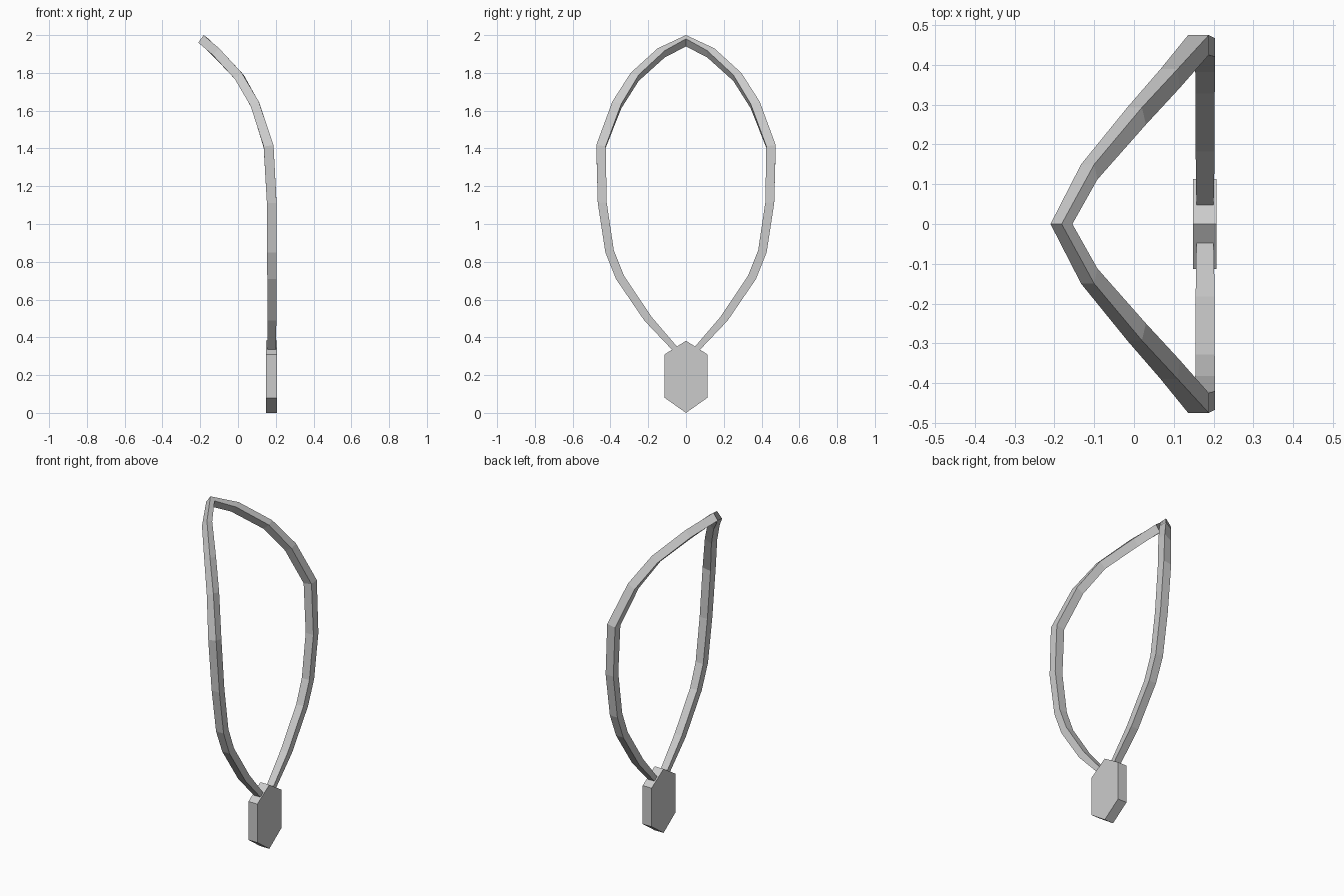
import bpy


def mesh_object(name, verts, faces):
    mesh = bpy.data.meshes.new(name)
    mesh.from_pydata(verts, [], faces)
    obj = bpy.data.objects.new(name, mesh)
    bpy.context.collection.objects.link(obj)
    return obj


# Cord: square section, one half, top to bottom
# outer x, outer y, outer z, inner x, inner y, inner z, back offset x, back offset z
sections = [
    (-0.182, 0.0, 2.0, -0.155, 0.0, 1.98, -0.028, -0.04),
    (-0.10, 0.15, 1.93, -0.092, 0.112, 1.918, -0.033, -0.036),
    (0.02, 0.293, 1.80, 0.03, 0.25, 1.79, -0.037, -0.032),
    (0.11, 0.39, 1.648, 0.115, 0.342, 1.637, -0.043, -0.024),
    (0.188, 0.475, 1.418, 0.188, 0.425, 1.412, -0.052, -0.008),
    (0.204, 0.467, 1.11, 0.204, 0.42, 1.115, -0.051, 0),
    (0.204, 0.427, 0.85, 0.204, 0.382, 0.86, -0.05, 0),
    (0.203, 0.37, 0.708, 0.203, 0.328, 0.725, -0.048, 0),
    (0.203, 0.22, 0.488, 0.203, 0.182, 0.508, -0.048, 0),
    (0.20, 0.066, 0.326, 0.20, 0.04, 0.342, -0.043, 0),
]
verts, faces = [], []
for xo, yo, zo, xi, yi, zi, dx, dz in sections:
    verts += [(xo, yo, zo), (xi, yi, zi),
              (xi + dx, yi, zi + dz), (xo + dx, yo, zo + dz)]
for r in range(len(sections) - 1):
    for k in range(4):
        a, b = r * 4 + k, r * 4 + (k + 1) % 4
        faces.append((a, a + 4, b + 4, b))
n = len(verts)
faces.append((n - 4, n - 3, n - 2, n - 1))
cord = mesh_object("cord", verts, faces)
mirror = cord.modifiers.new("mirror", 'MIRROR')
mirror.use_axis = (False, True, False)
mirror.use_clip = True

# Pendant: elongated hexagonal plate
outline = [(0, 0), (0.113, 0.08), (0.113, 0.31),
           (0, 0.382), (-0.113, 0.31), (-0.113, 0.08)]
verts = [(x, y, z) for x in (0.148, 0.207) for y, z in outline]
faces = [tuple(range(5, -1, -1)), tuple(range(6, 12))]
faces += [(k, (k + 1) % 6, (k + 1) % 6 + 6, k + 6) for k in range(6)]
mesh_object("pendant", verts, faces)
